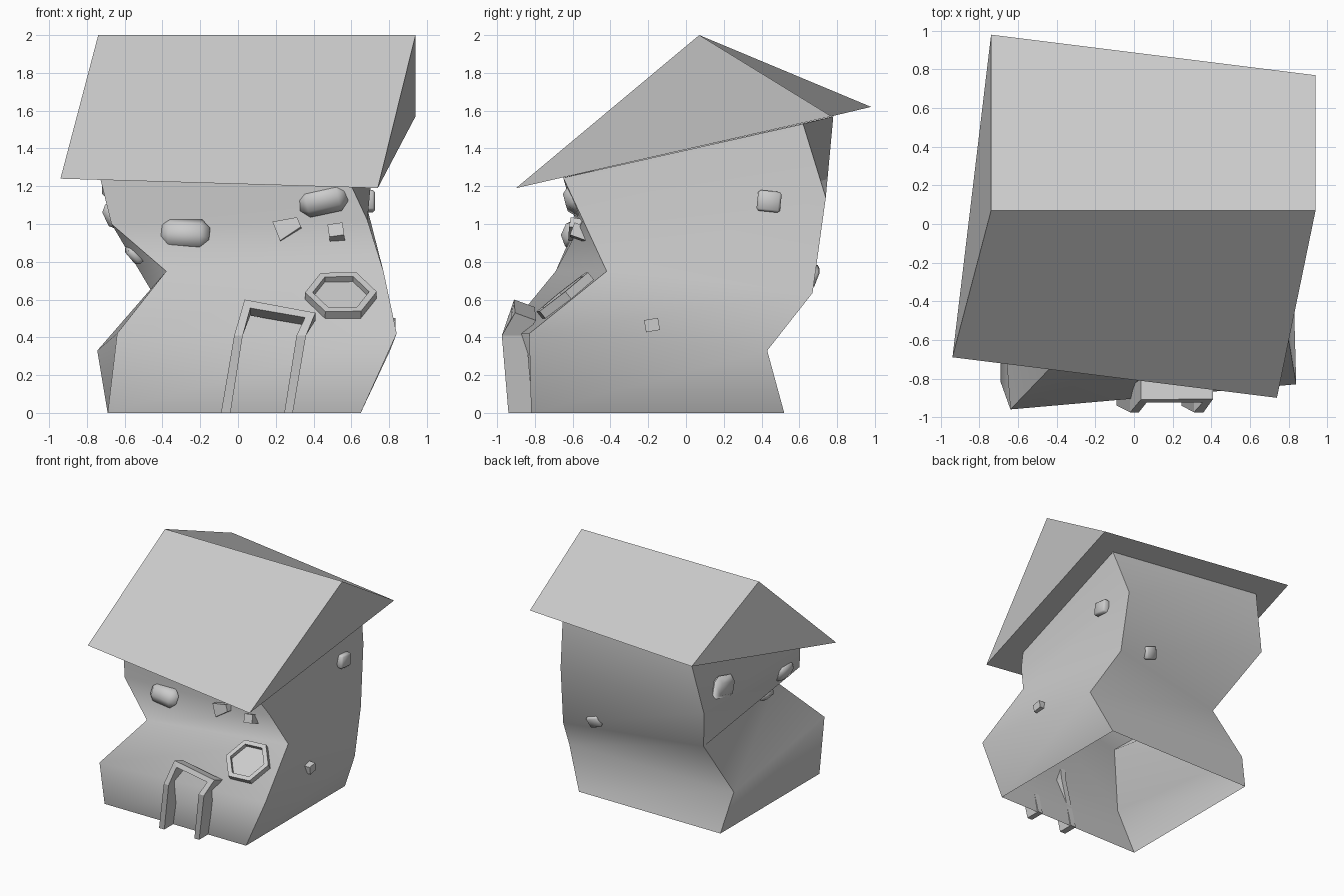
import bpy, bmesh
from mathutils import Vector, Matrix, Euler
from math import radians, cos, sin, pi

if "Cube" in bpy.data.objects:
    bpy.data.objects.remove(bpy.data.objects["Cube"])


def make(name, verts, faces, smooth=False):
    me = bpy.data.meshes.new(name)
    me.from_pydata([tuple(v) for v in verts], [], faces)
    bm = bmesh.new()
    bm.from_mesh(me)
    bmesh.ops.recalc_face_normals(bm, faces=bm.faces)
    for f in bm.faces:
        f.smooth = smooth
    bm.to_mesh(me)
    bm.free()
    ob = bpy.data.objects.new(name, me)
    bpy.context.collection.objects.link(ob)
    return ob


def frame(name, outer, inner, back, closed):
    """Frame of rectangular section; back[i] is the offset to the rear at point i."""
    n = len(outer)
    rings = []
    for o, i, b in zip(outer, inner, back):
        o, i, b = Vector(o), Vector(i), Vector(b)
        rings.append([o, i, i + b, o + b])
    verts = [p for r in rings for p in r]
    faces = []
    for k in range(n if closed else n - 1):
        a, b = 4 * k, 4 * ((k + 1) % n)
        for j in range(4):
            faces.append((a + j, a + (j + 1) % 4, b + (j + 1) % 4, b + j))
    if not closed:
        faces += [(3, 2, 1, 0), tuple(range(4 * n - 4, 4 * n))]
    return make(name, verts, faces)


def stone(name, loc, size, rot=(0, 0, 0), bevel=0.0, taper=1.0):
    bm = bmesh.new()
    bmesh.ops.create_cube(bm, size=1)
    for v in bm.verts:
        if v.co.x > 0:
            v.co.z *= taper
        v.co = Vector((v.co.x * size[0], v.co.y * size[1], v.co.z * size[2]))
    if bevel:
        bmesh.ops.bevel(bm, geom=bm.edges[:], offset=bevel, segments=1,
                        affect='EDGES', profile=0.5)
    m = Matrix.Translation(loc) @ Euler([radians(a) for a in rot]).to_matrix().to_4x4()
    bm.transform(m)
    for f in bm.faces:
        f.smooth = bevel > 0
    me = bpy.data.meshes.new(name)
    bm.to_mesh(me)
    bm.free()
    bpy.context.collection.objects.link(bpy.data.objects.new(name, me))


# crooked walls: five levels, corners front-left, front-right, back-right, back-left
levels = [
    [(-.69, -.82, 0), (.65, -.82, 0), (.65, .52, 0), (-.69, .52, 0)],
    [(-.64, -.96, .42), (.84, -.83, .42), (.805, .43, .33), (-.745, .417, .33)],
    [(-.38, -.69, .75), (.77, -.42, .75), (.695, .67, .635), (-.455, .41, .64)],
    [(-.67, -.58, 1.0), (.685, -.545, 1.02), (.67, .74, 1.14), (-.68, .73, 1.11)],
    [(-.74, -.49, 1.285), (.58, -.65, 1.245), (.733, .62, 1.53), (-.583, .78, 1.57)],
]
faces = [(4 * k + c, 4 * k + (c + 1) % 4, 4 * k + 4 + (c + 1) % 4, 4 * k + 4 + c)
         for k in range(4) for c in range(4)]
walls = make("walls", [p for l in levels for p in l], faces, True)
for e in walls.data.edges:  # sharp corners, soft bends
    a, b = e.vertices
    e.use_edge_sharp = abs(a - b) == 4

# roof prism
make("roof",
     [(-.94, -.69, 1.24), (.74, -.90, 1.19), (.94, .77, 1.57), (-.74, .98, 1.62),
      (-.74, .07, 2), (.94, .07, 2)],
     [(0, 1, 5, 4), (2, 3, 4, 5), (1, 2, 5), (3, 0, 4), (3, 2, 1, 0)])

# door frame
outer = [(-.09, -.94, 0), (-.02, -.975, .41), (.035, -.91, .60),
         (.41, -.905, .53), (.36, -.975, .41), (.29, -.94, 0)]
inner = [(-.04, -.94, 0), (.025, -.975, .41), (.065, -.925, .555),
         (.355, -.925, .505), (.31, -.975, .41), (.245, -.94, 0)]
low, top = (0, .13, 0), (0, .11, -.04)
frame("door_frame", outer, inner, [low, low, top, top, low, low], False)

# hexagonal window on the sloping wall
c = Vector((.545, -.655, .64))
v = Vector((0, .78, .62)).normalized()
u = Vector((1, .07, .0)).normalized()
v = (v - u * v.dot(u)).normalized()
n = u.cross(v)


def hexa(r, d=0.0):
    return [c + u * r * cos(a) + v * r * sin(a) + n * d
            for a in [k * pi / 3 + .02 for k in range(6)]]


frame("window_frame", hexa(.19), hexa(.15), [n * -.07] * 6, True)
make("window_pane", hexa(.155, -.035), [tuple(range(6))])

# stones set in the walls
stone("front_stone_large", (-.28, -.595, .955), (.26, .10, .155), (-25, 3, -6), .045)
stone("front_stone_high", (.45, -.59, 1.125), (.26, .10, .15), (15, -12, -4), .045)
stone("front_stone_wedge", (.265, -.575, .98), (.13, .08, .11), (-10, -22, 0), 0, .5)
stone("front_stone_small", (.52, -.56, .955), (.08, .09, .07), (-20, -8, 0))
stone("left_stone_front", (-.67, -.37, 1.04), (.07, .18, .14), (0, -25, 0), .03)
stone("left_stone_low", (-.55, -.30, .84), (.06, .13, .10), (15, -40, 0), .02)
stone("left_stone_back", (-.675, .464, 1.23), (.09, .26, .19), (15, 0, 0), .045)
stone("right_stone_high", (.685, .44, 1.12), (.08, .125, .11), (-6, 0, 0), .012)
stone("right_stone_low", (.805, -.18, .465), (.06, .075, .065), (10, 0, 0))
stone("back_stone", (.40, .66, .73), (.11, .07, .10), (-20, 20, 0), .012)
